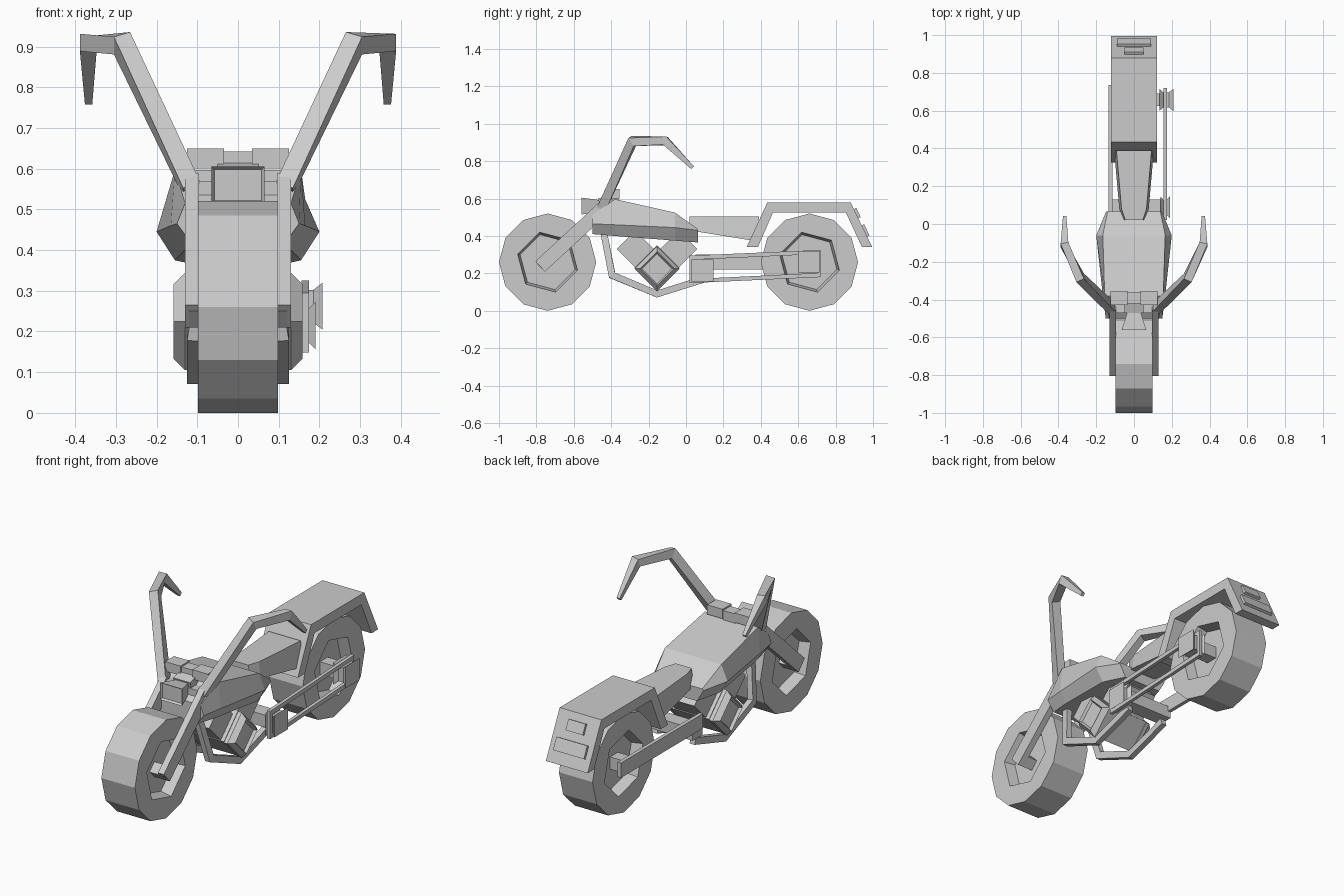
import bpy, bmesh, math
from mathutils import Vector

cube = bpy.data.objects.get("Cube")
if cube:
    bpy.data.objects.remove(cube, do_unlink=True)

grey = bpy.data.materials.new("plain_grey")
grey.use_nodes = True
grey.diffuse_color = (0.6, 0.6, 0.6, 1)
grey.node_tree.nodes["Principled BSDF"].inputs["Base Color"].default_value = (0.6, 0.6, 0.6, 1)


def finish(name, bm):
    bmesh.ops.recalc_face_normals(bm, faces=bm.faces)
    mesh = bpy.data.meshes.new(name)
    bm.to_mesh(mesh)
    bm.free()
    mesh.materials.append(grey)
    obj = bpy.data.objects.new(name, mesh)
    bpy.context.collection.objects.link(obj)
    return obj


def loft(name, rings):
    """Skin a row of equal rings and cap both ends."""
    bm = bmesh.new()
    loops = [[bm.verts.new(p) for p in ring] for ring in rings]
    n = len(loops[0])
    for a, b in zip(loops, loops[1:]):
        for i in range(n):
            j = (i + 1) % n
            bm.faces.new((a[i], a[j], b[j], b[i]))
    bm.faces.new(loops[0])
    bm.faces.new(loops[-1])
    return finish(name, bm)


def prism(name, outline, x0, x1):
    """Extrude a side outline (y, z) across x."""
    return loft(name, [[(x, y, z) for y, z in outline] for x in (x0, x1)])


def box(name, x0, x1, y0, y1, z0, z1):
    return prism(name, [(y0, z0), (y1, z0), (y1, z1), (y0, z1)], x0, x1)


def ngon(y, z, r, n, turn=0):
    angles = [math.radians(turn + 360 * i / n) for i in range(n)]
    return [(y + r * math.cos(a), z + r * math.sin(a)) for a in angles]


def tube(name, points, widths, depths):
    """Sweep a rectangular section along a path with mitred corners."""
    pts = [Vector(p) for p in points]
    rings = []
    for i, p in enumerate(pts):
        d_in = (p - pts[i - 1]).normalized() if i else None
        d_out = (pts[i + 1] - p).normalized() if i + 1 < len(pts) else d_in
        d_in = d_in or d_out
        t = (d_in + d_out).normalized()
        side = Vector((1, 0, 0))
        side = (side - t * side.dot(t)).normalized()
        up = t.cross(side) / t.dot(d_out)
        w, h = widths[i] / 2, depths[i] / 2
        rings.append([p + side * w * a + up * h * b
                      for a, b in ((-1, -1), (1, -1), (1, 1), (-1, 1))])
    return loft(name, rings)


def wheel(name, y, z):
    """Twelve-sided tyre with a six-sided recess on each side."""
    bm = bmesh.new()
    rims = []
    for s in (-1, 1):
        outer, lip, floor = [
            [bm.verts.new((s * x, a, b)) for a, b in ngon(y, z, r, n, turn)]
            for x, r, n, turn in ((0.098, 0.26, 12, 0), (0.098, 0.166, 6, 45),
                                  (0.04, 0.152, 6, 45))]
        for k in range(6):
            m = (k + 1) % 6
            o = [outer[(2 * k + q) % 12] for q in (1, 2, 3)]
            bm.faces.new((o[0], o[1], lip[k]))
            bm.faces.new((o[1], o[2], lip[m], lip[k]))
            bm.faces.new((lip[k], lip[m], floor[m], floor[k]))
        bm.faces.new(floor)
        rims.append(outer)
    for i in range(12):
        j = (i + 1) % 12
        bm.faces.new((rims[0][i], rims[0][j], rims[1][j], rims[1][i]))
    return finish(name, bm)


def inset_end(obj, axis, sign, thickness, depth):
    """Sink a panel into the end face that points along an axis."""
    bm = bmesh.new()
    bm.from_mesh(obj.data)
    face = max(bm.faces, key=lambda f: f.normal[axis] * sign)
    bmesh.ops.inset_individual(bm, faces=[face], thickness=thickness, depth=-depth)
    bm.to_mesh(obj.data)
    bm.free()


# Wheels and axles
wheel("front_wheel", -0.74, 0.26)
wheel("rear_wheel", 0.66, 0.26)
prism("front_axle", ngon(-0.755, 0.25, 0.04, 4), -0.12, 0.12)
box("rear_axle", -0.13, 0.15, 0.625, 0.69, 0.225, 0.29)

# Fork, handlebars and frame tubes
for side, s in (("left", 1), ("right", -1)):
    tube(side + "_fork", [(s * 0.113, -0.78, 0.237), (s * 0.113, -0.43, 0.56)],
         [0.034] * 2, [0.075] * 2)
    tube(side + "_handlebar",
         [(s * 0.114, -0.45, 0.55), (s * 0.285, -0.285, 0.908),
          (s * 0.368, -0.11, 0.908), (s * 0.367, 0.035, 0.765)],
         [0.045, 0.045, 0.042, 0.018], [0.05, 0.045, 0.042, 0.02])
    tube(side + "_frame_tube",
         [(s * 0.07, -0.44, 0.42), (s * 0.11, -0.395, 0.19),
          (s * 0.11, -0.155, 0.09), (s * 0.11, 0.1, 0.17)],
         [0.03] * 4, [0.036] * 4)
    box(side + "_bar_clamp", s * 0.035, s * 0.125, -0.43, -0.355, 0.6, 0.65)

# Steering head and headlight
box("clamp_bridge", -0.036, 0.036, -0.42, -0.36, 0.59, 0.642)
prism("steering_head", [(-0.42, 0.42), (-0.36, 0.45), (-0.4, 0.62), (-0.47, 0.6)], -0.05, 0.05)
box("fork_bridge", -0.11, 0.11, -0.47, -0.41, 0.525, 0.57)
lamp = loft("headlight", [
    [(a * w, y, z + b * h) for a, b in ((-1, -1), (1, -1), (1, 1), (-1, 1))]
    for y, w, z, h in ((-0.56, 0.065, 0.56, 0.045), (-0.45, 0.03, 0.56, 0.03))])
inset_end(lamp, 1, -1, 0.01, 0.012)

# Fuel tank: station, then half width and height at bottom, waist and top
tank = [(-0.5, 0.11, 0.41, 0.15, 0.465, 0.13, 0.515),
        (-0.38, 0.13, 0.4, 0.165, 0.46, 0.155, 0.597),
        (-0.06, 0.155, 0.375, 0.2, 0.445, 0.165, 0.525),
        (0.065, 0.11, 0.365, 0.148, 0.43, 0.14, 0.437)]
loft("fuel_tank", [
    [(-wb, y, zb), (wb, y, zb), (wm, y, zm), (wt, y, zt), (-wt, y, zt), (-wm, y, zm)]
    for y, wb, zb, wm, zm, wt, zt in tank])

# Seat
loft("seat", [
    [(-w, y, z), (w, y, z), (w - 0.012, y, 0.505), (-w + 0.012, y, 0.505)]
    for y, w, z in ((0.02, 0.058, 0.43), (0.08, 0.078, 0.42), (0.39, 0.105, 0.37))])

# Rear fender and its lamps
prism("rear_fender", [(0.325, 0.342), (0.435, 0.58), (0.88, 0.58), (0.995, 0.342),
                      (0.94, 0.342), (0.855, 0.525), (0.465, 0.525), (0.385, 0.342)],
      -0.122, 0.122)
down = Vector((0.115, -0.238))
out = Vector((0.238, 0.115)).normalized() * 0.014
for name, w, a, b in (("upper_tail_lamp", 0.05, 0.15, 0.36), ("lower_tail_lamp", 0.09, 0.52, 0.77)):
    p, q = (Vector((0.88, 0.58)) + down * t for t in (a, b))
    prism(name, [p - out, q - out, q + out, p + out], -w, w)

# V engine: crankcase, side covers and two slanted cylinders
prism("crankcase", ngon(-0.155, 0.23, 0.12, 4), -0.11, 0.11)
for side, s in (("left", 1), ("right", -1)):
    cover = loft(side + "_engine_cover", [
        [(s * x, y, z) for y, z in ngon(-0.155, 0.225, r, 4)]
        for x, r in ((0.11, 0.12), (0.13, 0.12), (0.158, 0.092))])
    inset_end(cover, 0, s, 0.012, 0.015)
for name, s in (("front_cylinder", -1), ("rear_cylinder", 1)):
    path = [(0, -0.155 + s * d, 0.215 + d) for d in (0.03, 0.165)]
    tube(name, path, [0.18] * 2, [0.14] * 2)

# Drive: gearbox shaft, swing arm, pulleys and belt
box("gearbox_shaft", -0.13, 0.15, 0.05, 0.13, 0.185, 0.25)
box("swing_arm", -0.135, -0.115, 0.05, 0.735, 0.222, 0.3)
for name, y, z, xs in (("front_pulley", 0.088, 0.215, (0.14, 0.155, 0.172, 0.19)),
                       ("rear_pulley", 0.657, 0.262, (0.135, 0.155, 0.185, 0.208))):
    loft(name, [[(x, y + a * r, z + b * r) for a, b in ((-1, -1), (1, -1), (1, 1), (-1, 1))]
                for x, r in zip(xs, (0.058, 0.04, 0.04, 0.058))])
outer = [(0.02, 0.148), (0.72, 0.18), (0.72, 0.325), (0.02, 0.295)]
inner = [(0.04, 0.17), (0.70, 0.202), (0.70, 0.303), (0.04, 0.273)]
bm = bmesh.new()
rings = [[bm.verts.new((x, y, z)) for y, z in loop]
         for x, loop in ((0.156, outer), (0.174, outer), (0.174, inner), (0.156, inner))]
for a, b in zip(rings, rings[1:] + rings[:1]):
    for i in range(4):
        j = (i + 1) % 4
        bm.faces.new((a[i], a[j], b[j], b[i]))
finish("drive_belt", bm)
